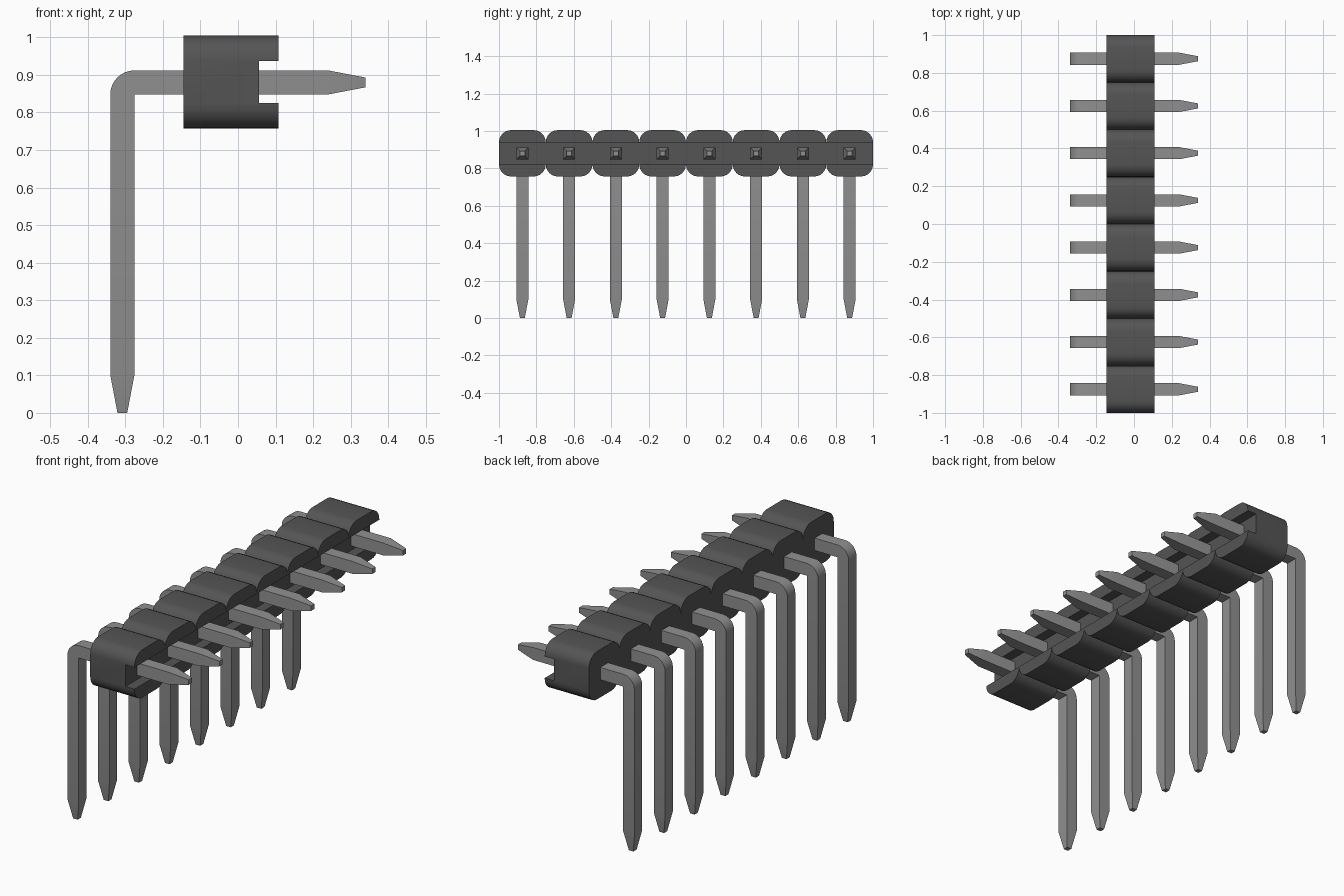
import bpy, bmesh, math

cube = bpy.data.objects.get("Cube")
if cube:
    bpy.data.objects.remove(cube, do_unlink=True)

COUNT, PITCH = 8, 0.25


def material(name, value):
    m = bpy.data.materials.new(name)
    m.use_nodes = True
    col = (value, value, value, 1)
    m.diffuse_color = col
    bsdf = next(n for n in m.node_tree.nodes if n.type == 'BSDF_PRINCIPLED')
    bsdf.inputs["Base Color"].default_value = col
    return m


def finish(name, bm, mat):
    bmesh.ops.recalc_face_normals(bm, faces=bm.faces)
    me = bpy.data.meshes.new(name)
    bm.to_mesh(me)
    bm.free()
    me.materials.append(mat)
    ob = bpy.data.objects.new(name, me)
    bpy.context.collection.objects.link(ob)
    return ob


def activate(ob):
    bpy.ops.object.select_all(action='DESELECT')
    ob.select_set(True)
    bpy.context.view_layer.objects.active = ob


black = material("black plastic", 0.09)
grey = material("grey metal", 0.28)

# Housing: scalloped outline of rounded segments, extruded along x
X0, X1, Z0, Z1, R = -0.145, 0.108, 0.757, 1.005, 0.065
top = []
for i in range(COUNT):
    y0 = -1 + i * PITCH
    for cy, start in ((y0 + R, 180), (y0 + PITCH - R, 90)):
        for k in range(7):
            if i and start == 180 and k == 0:
                continue                      # point shared with the last segment
            a = math.radians(start - 15 * k)
            top.append((cy + R * math.cos(a), Z1 - R + R * math.sin(a)))
outline = top + [(y, Z0 + Z1 - z) for y, z in reversed(top)]
bm = bmesh.new()
face = bm.faces.new([bm.verts.new((X0, y, z)) for y, z in outline])
ext = bmesh.ops.extrude_face_region(bm, geom=[face], use_keep_orig=True)
for v in ext["geom"]:
    if isinstance(v, bmesh.types.BMVert):
        v.co.x = X1
housing = finish("housing", bm, black)

# Slot running along the mating face
bm = bmesh.new()
bmesh.ops.create_cube(bm, size=1)
for v in bm.verts:
    v.co.x = 0.056 if v.co.x < 0 else 0.2
    v.co.y *= 2.4
    v.co.z = 0.825 if v.co.z < 0 else 0.937
cutter = finish("slot_cutter", bm, black)
cutter.hide_render = True
cut = housing.modifiers.new("slot", 'BOOLEAN')
cut.operation = 'DIFFERENCE'
cut.solver = 'EXACT'
cut.object = cutter
activate(housing)
bpy.ops.object.modifier_apply(modifier="slot")
bpy.data.objects.remove(cutter, do_unlink=True)
bpy.ops.object.shade_smooth_by_angle(angle=math.radians(30))

# Pin sections: outer (x, z), inner (x, z), half width in y
W, T, TIP = 0.064, 0.032, 0.013
LX, HZ = -0.308, 0.88                         # centre lines of leg and arm
cx, cz = LX + T, HZ - T                       # inner corner of the bend
sections = [((LX - TIP, 0), (LX + TIP, 0), TIP),
            ((LX - T, 0.1), (LX + T, 0.1), T)]
for k in range(9):
    a = math.radians(180 - 90 * k / 8)
    sections.append(((cx + W * math.cos(a), cz + W * math.sin(a)), (cx, cz), T))
sections += [((0.24, HZ + T), (0.24, HZ - T), T),
             ((0.34, HZ + TIP), (0.34, HZ - TIP), TIP)]


def make_pin(name, y):
    bm = bmesh.new()
    rings = []
    for (ox, oz), (ix, iz), h in sections:
        rings.append([bm.verts.new(p) for p in ((ox, y - h, oz), (ox, y + h, oz),
                                                (ix, y + h, iz), (ix, y - h, iz))])
    for a, b in zip(rings, rings[1:]):
        for j in range(4):
            n = (j + 1) % 4
            bm.faces.new((a[j], a[n], b[n], b[j]))
    bm.faces.new(rings[0])
    bm.faces.new(rings[-1])
    bmesh.ops.remove_doubles(bm, verts=bm.verts, dist=1e-5)
    ob = finish(name, bm, grey)
    activate(ob)
    bpy.ops.object.shade_smooth_by_angle(angle=math.radians(13))


for i in range(COUNT):
    make_pin(f"pin_{i + 1}", -1 + PITCH * (i + 0.5))
